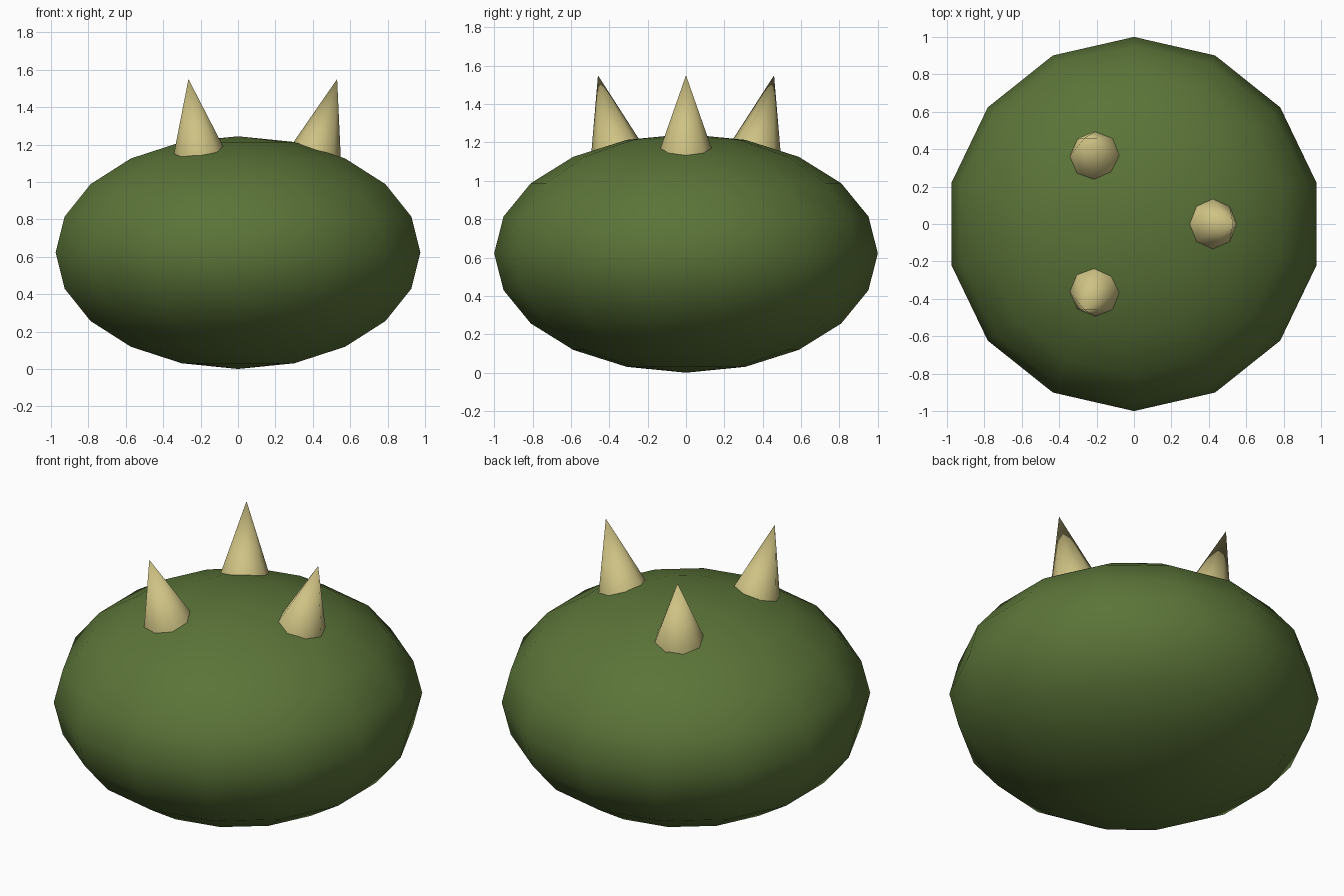
import bpy
from math import cos, sin, pi, radians
from mathutils import Vector

cube = bpy.data.objects.get("Cube")
if cube:
    bpy.data.objects.remove(cube, do_unlink=True)


def make_material(name, rgb):
    mat = bpy.data.materials.new(name)
    mat.use_nodes = True
    mat.diffuse_color = (*rgb, 1)
    mat.node_tree.nodes["Principled BSDF"].inputs["Base Color"].default_value = (*rgb, 1)
    return mat


def finish(name, mat, angle):
    obj = bpy.context.object
    obj.name = name
    obj.data.materials.append(mat)
    bpy.ops.object.transform_apply(location=False, rotation=False, scale=True)
    bpy.ops.object.shade_smooth_by_angle(angle=radians(angle))
    return obj


green = make_material("moss green", (0.105, 0.175, 0.04))
horn = make_material("pale horn", (0.62, 0.54, 0.23))

# Squashed round body, with a corner pointing along x
HALF_HEIGHT = 0.622
bpy.ops.mesh.primitive_uv_sphere_add(segments=14, ring_count=10, radius=1,
                                     location=(0, 0, HALF_HEIGHT))
bpy.context.object.scale = (1, 1, HALF_HEIGHT)
finish("body", green, 80)

# Three spikes around the top, each leaning outward
TILT = radians(16)
HEIGHT = 0.4
for i, name in enumerate(("left_spike", "back_right_spike", "front_right_spike")):
    turn = i * 2 * pi / 3
    lean = Vector((sin(TILT) * cos(turn), sin(TILT) * sin(turn), cos(TILT)))
    tip = Vector((0.53 * cos(turn), 0.53 * sin(turn), 1.55))
    bpy.ops.mesh.primitive_cone_add(vertices=8, radius1=0.135, depth=HEIGHT,
                                    location=tip - lean * HEIGHT / 2)
    spike = finish(name, horn, 60)
    spike.rotation_mode = 'QUATERNION'
    spike.rotation_quaternion = Vector((0, 0, 1)).rotation_difference(lean)
